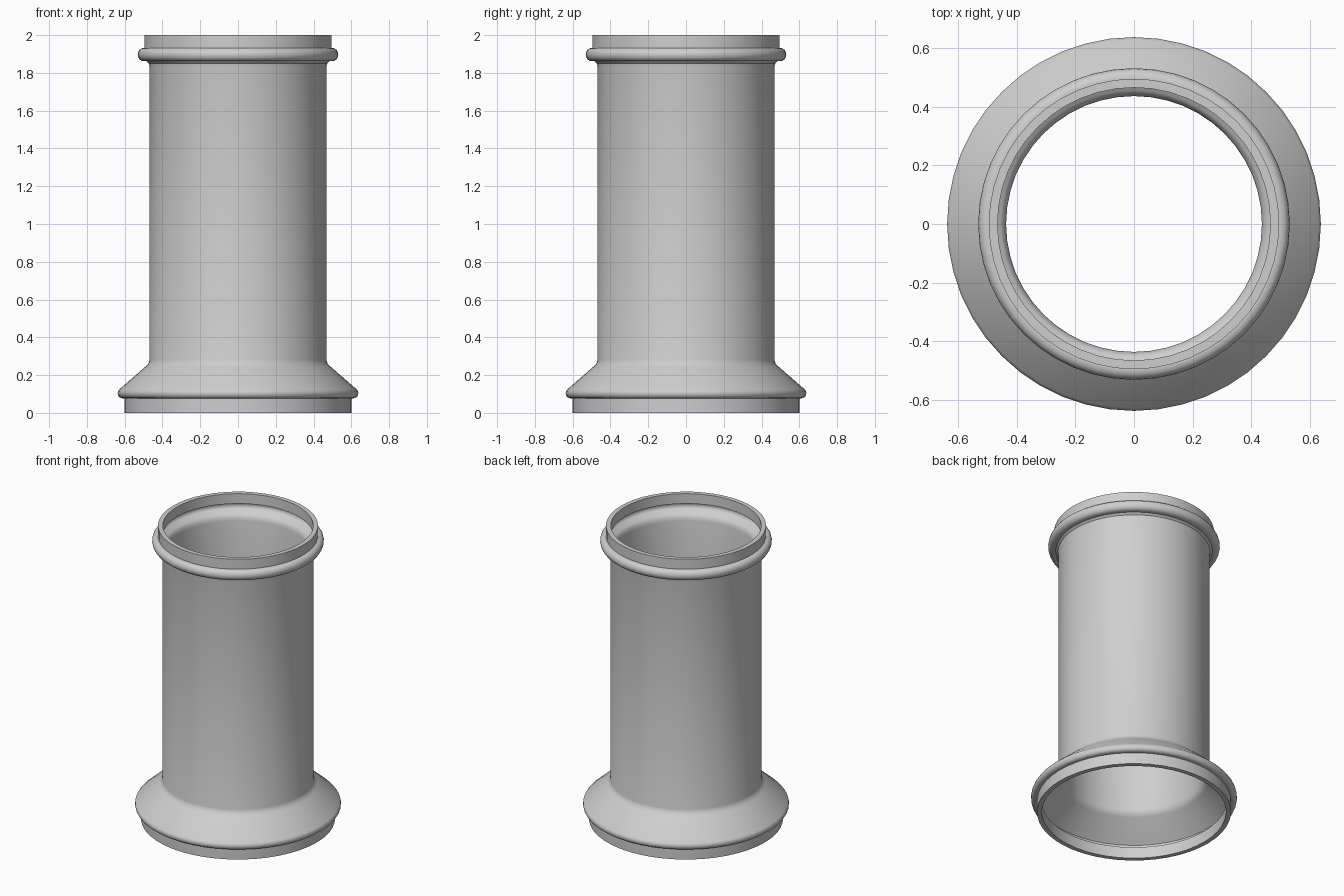
import bpy
import bmesh
import math

SEGMENTS = 48

if "Cube" in bpy.data.objects:
    bpy.data.objects.remove(bpy.data.objects["Cube"], do_unlink=True)

# Plain grey for the whole pipe
grey = bpy.data.materials.new("plain_grey")
grey.use_nodes = True
color = (0.62, 0.62, 0.62, 1)
grey.diffuse_color = color
grey.node_tree.nodes["Principled BSDF"].inputs["Base Color"].default_value = color


def arc(cx, cz, rx, rz, start, end, steps):
    """Points of an elliptical arc in the radius-height plane."""
    angles = [math.radians(start + (end - start) * i / steps) for i in range(steps + 1)]
    return [(cx + rx * math.cos(a), cz + rz * math.sin(a)) for a in angles]


def lathe(name, profile, material):
    """Turn a closed (radius, height) profile about the z axis."""
    bm = bmesh.new()
    rings = []
    for s in range(SEGMENTS):
        a = math.tau * s / SEGMENTS
        rings.append([bm.verts.new((r * math.cos(a), r * math.sin(a), z)) for r, z in profile])
    for s, ring in enumerate(rings):
        following = rings[(s + 1) % SEGMENTS]
        for i in range(len(profile)):
            j = (i + 1) % len(profile)
            bm.faces.new((ring[i], following[i], following[j], ring[j]))
    bmesh.ops.recalc_face_normals(bm, faces=bm.faces)
    mesh = bpy.data.meshes.new(name)
    bm.to_mesh(mesh)
    bm.free()
    mesh.materials.append(material)
    obj = bpy.data.objects.new(name, mesh)
    bpy.context.collection.objects.link(obj)
    bpy.ops.object.select_all(action="DESELECT")
    obj.select_set(True)
    bpy.context.view_layer.objects.active = obj
    bpy.ops.object.shade_smooth_by_angle(angle=math.radians(35))
    return obj


# Outside: foot collar, rolled lip, sloping skirt, straight wall
outside = [(0.60, 0), (0.60, 0.077)]
outside += arc(0.612, 0.104, 0.025, 0.027, -90, 50, 6)
outside += [(0.49, 0.245), (0.475, 0.259), (0.468, 0.28)]
# Outside: flared neck, rounded bead and top collar
outside += [(0.468, 1.83), (0.472, 1.85), (0.485, 1.862)]
outside += arc(0.50, 1.897, 0.031, 0.035, -90, 90, 8)
outside += [(0.495, 1.932), (0.495, 2.0)]

# Inside: the same shape offset inwards, from top to bottom
inside = [(0.465, 2.0), (0.465, 1.932)]
inside += arc(0.482, 1.905, 0.02, 0.025, 90, -70, 5)
inside += [(0.455, 1.87), (0.442, 1.855), (0.436, 1.83)]
inside += [(0.436, 0.27), (0.445, 0.243), (0.46, 0.228)]
inside += [(0.60, 0.108), (0.60, 0.09), (0.592, 0.08), (0.57, 0.077), (0.57, 0)]

lathe("pipe_shell", outside + inside, grey)
